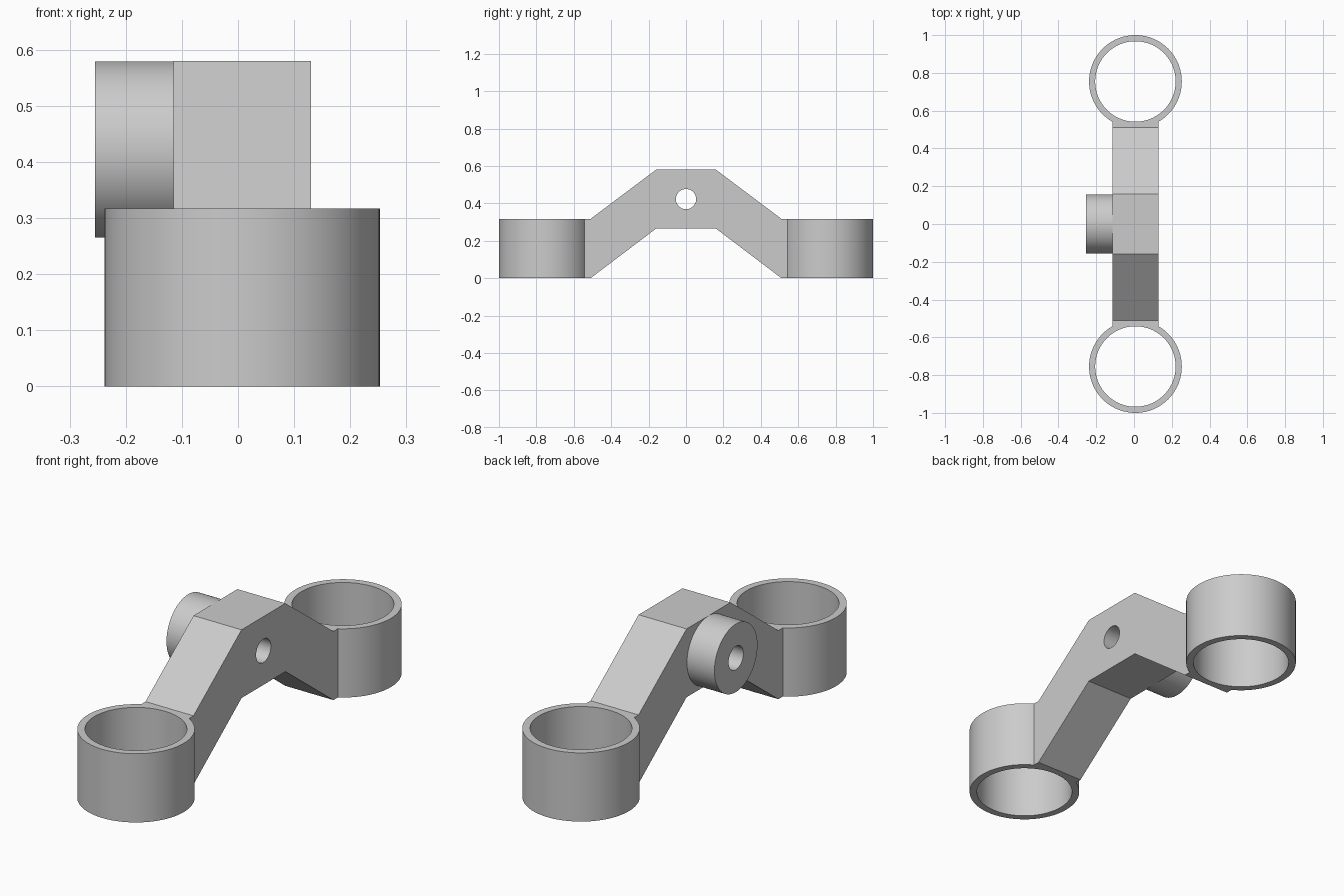
import bpy, bmesh
from math import radians

if "Cube" in bpy.data.objects:
    bpy.data.objects.remove(bpy.data.objects["Cube"])

CX = 0.0075                      # arm and ring centre line
RING_Y, RING_R, BORE_R, RING_H = 0.7545, 0.2455, 0.213, 0.317
ARM_W, BOSS_Z, BOSS_R, HOLE_R = 0.245, 0.4225, 0.157, 0.054


def cylinder(name, radius, depth, loc, rot=(0, 0, 0)):
    bpy.ops.mesh.primitive_cylinder_add(vertices=96, radius=radius, depth=depth,
                                        location=loc, rotation=rot)
    obj = bpy.context.object
    obj.name = name
    return obj


def combine(target, other, operation):
    mod = target.modifiers.new(other.name, 'BOOLEAN')
    mod.operation, mod.solver, mod.object = operation, 'EXACT', other
    bpy.context.view_layer.objects.active = target
    bpy.ops.object.modifier_apply(modifier=mod.name)
    bpy.data.objects.remove(other)


# Cranked arm: half profile in y/z, mirrored and extruded along x
half = [(0.60, 0), (0.60, RING_H), (0.51, RING_H), (0.16, 0.58)]
under = [(0.16, 0.265), (0.51, 0)]
profile = (half + [(-y, z) for y, z in reversed(half)]
           + [(-y, z) for y, z in reversed(under)] + under)
bm = bmesh.new()
face = bm.faces.new([bm.verts.new((CX - ARM_W / 2, y, z)) for y, z in profile])
ext = bmesh.ops.extrude_face_region(bm, geom=[face])
bmesh.ops.translate(bm, vec=(ARM_W, 0, 0),
                    verts=[v for v in ext['geom'] if isinstance(v, bmesh.types.BMVert)])
bmesh.ops.recalc_face_normals(bm, faces=bm.faces[:])
mesh = bpy.data.meshes.new("twin_ring_bracket")
bm.to_mesh(mesh)
bm.free()
bracket = bpy.data.objects.new("twin_ring_bracket", mesh)
bpy.context.collection.objects.link(bracket)

# End rings: solid first, then bored through ring and arm end
for side in (-1, 1):
    centre = (CX, side * RING_Y, RING_H / 2)
    combine(bracket, cylinder("ring", RING_R, RING_H, centre), 'UNION')
    combine(bracket, cylinder("ring_bore", BORE_R, 1, centre), 'DIFFERENCE')

# Side boss, sunk slightly into the arm
x0, x1 = -0.255, -0.08
turn = (0, radians(90), 0)
combine(bracket, cylinder("boss", BOSS_R, x1 - x0, ((x0 + x1) / 2, 0, BOSS_Z), turn), 'UNION')

# Pivot hole through boss and arm
combine(bracket, cylinder("pivot_hole", HOLE_R, 1, (0, 0, BOSS_Z), turn), 'DIFFERENCE')

bpy.ops.object.select_all(action='DESELECT')
bracket.select_set(True)
bpy.context.view_layer.objects.active = bracket
bpy.ops.object.shade_smooth_by_angle(angle=radians(25))
